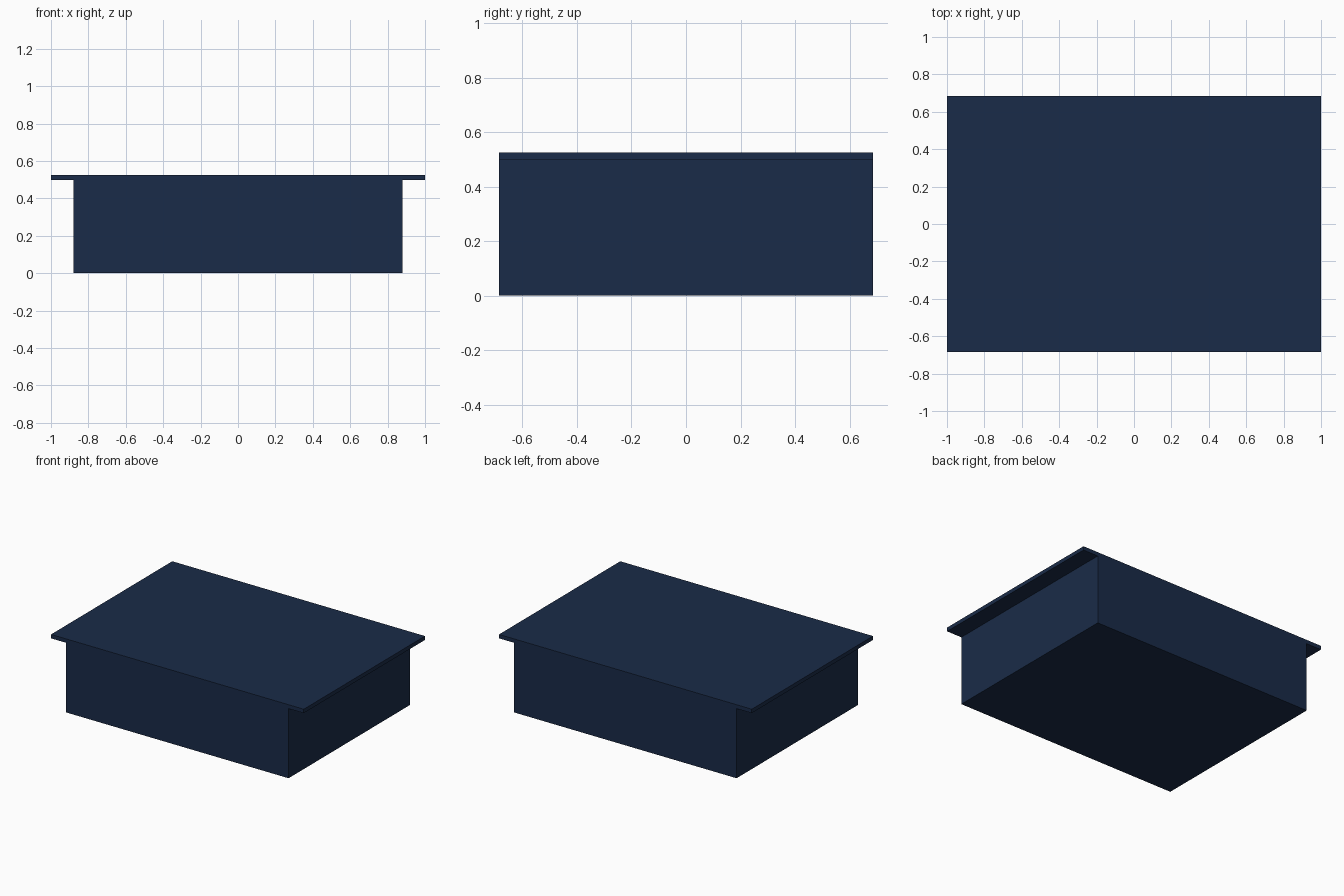
import bpy
import bmesh
from mathutils import Vector

if "Cube" in bpy.data.objects:
    bpy.data.objects.remove(bpy.data.objects["Cube"])

TOP_X, BODY_X, HALF_Y = 1.0, 0.88, 0.685
LIP_Z, TOP_Z = 0.498, 0.526

# T-shaped cross-section: box body with a thin lid overhanging both sides
half = [(BODY_X, 0), (BODY_X, LIP_Z), (TOP_X, LIP_Z), (TOP_X, TOP_Z)]
profile = half + [(-x, z) for x, z in reversed(half)]

# Extrude the section front to back
bm = bmesh.new()
face = bm.faces.new([bm.verts.new((x, -HALF_Y, z)) for x, z in profile])
ext = bmesh.ops.extrude_face_region(bm, geom=[face])
moved = [v for v in ext["geom"] if isinstance(v, bmesh.types.BMVert)]
bmesh.ops.translate(bm, verts=moved, vec=Vector((0, 2 * HALF_Y, 0)))
bmesh.ops.recalc_face_normals(bm, faces=bm.faces)

mesh = bpy.data.meshes.new("box_with_lid")
bm.to_mesh(mesh)
bm.free()
box = bpy.data.objects.new("box_with_lid", mesh)
bpy.context.collection.objects.link(box)

# Dark navy finish
navy = bpy.data.materials.new("navy")
navy.diffuse_color = (0.01, 0.024, 0.065, 1)
navy.use_nodes = True
navy.node_tree.nodes["Principled BSDF"].inputs["Base Color"].default_value = navy.diffuse_color
mesh.materials.append(navy)
